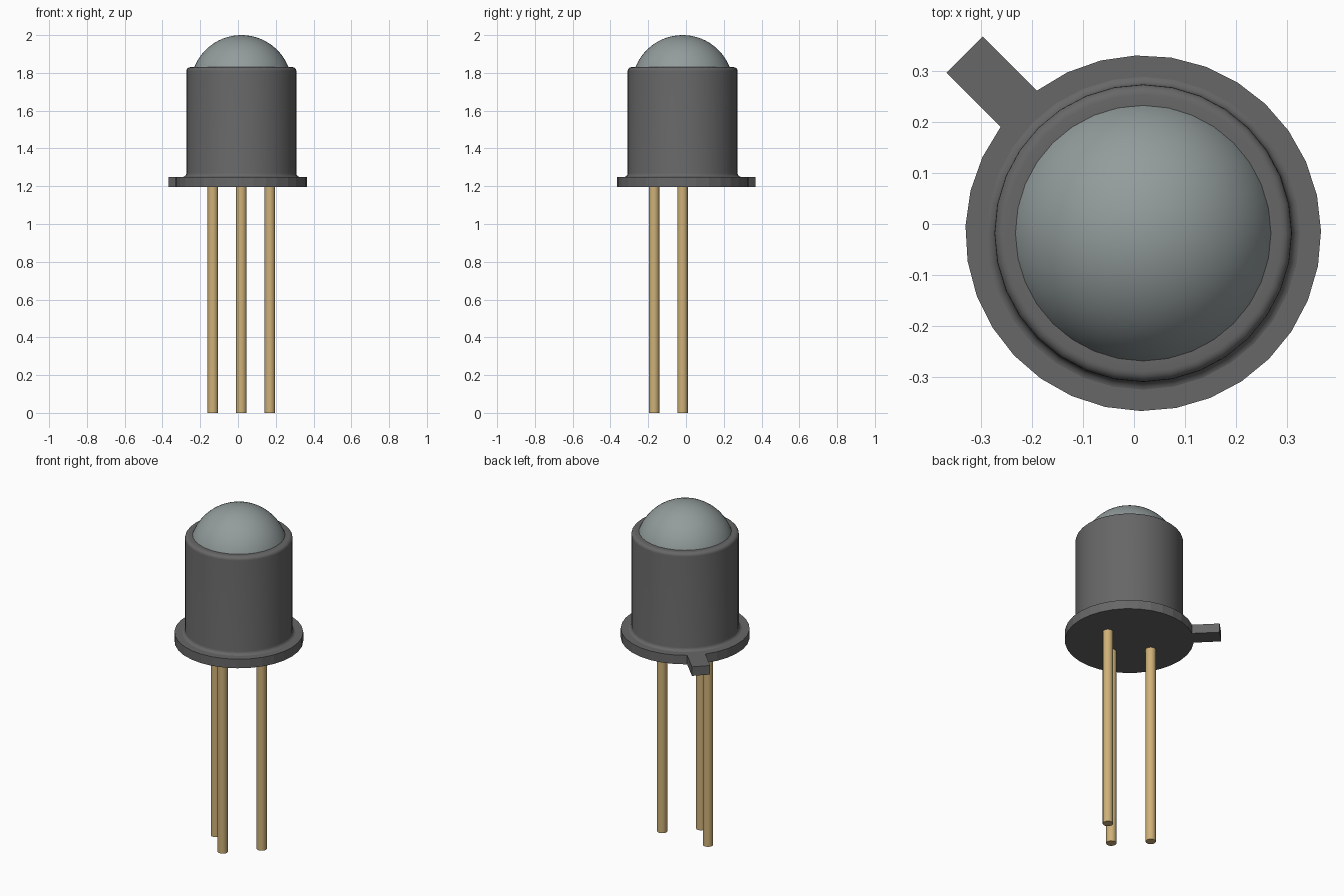
import bpy
import bmesh
from math import sin, cos, asin, pi, radians

if "Cube" in bpy.data.objects:
    bpy.data.objects.remove(bpy.data.objects["Cube"], do_unlink=True)

CX, CY = 0.018, -0.018      # axis of the can
SIDES = 32


def material(name, rgb):
    mat = bpy.data.materials.new(name)
    mat.use_nodes = True
    colour = (*rgb, 1)
    mat.diffuse_color = colour
    mat.node_tree.nodes["Principled BSDF"].inputs["Base Color"].default_value = colour
    return mat


dark_grey = material("dark grey metal", (0.135, 0.135, 0.135))
lens_grey = material("pale grey glass", (0.29, 0.33, 0.33))
gold = material("gold lead", (0.62, 0.44, 0.19))


def finish(name, bm, mat, smooth=True):
    bmesh.ops.recalc_face_normals(bm, faces=bm.faces)
    mesh = bpy.data.meshes.new(name)
    bm.to_mesh(mesh)
    bm.free()
    mesh.materials.append(mat)
    obj = bpy.data.objects.new(name, mesh)
    obj.location = (CX, CY, 0)
    bpy.context.collection.objects.link(obj)
    if smooth:
        bpy.ops.object.select_all(action="DESELECT")
        obj.select_set(True)
        bpy.context.view_layer.objects.active = obj
        bpy.ops.object.shade_smooth_by_angle(angle=radians(35))
    return obj


def lathe(name, profile, mat, sides=SIDES):
    """Spin (radius, height) points around the vertical axis."""
    bm = bmesh.new()
    verts = [bm.verts.new((r, 0, z)) for r, z in profile]
    edges = [bm.edges.new(pair) for pair in zip(verts, verts[1:])]
    bmesh.ops.spin(bm, geom=verts + edges, cent=(0, 0, 0), axis=(0, 0, 1),
                   angle=2 * pi, steps=sides, use_duplicate=False)
    bmesh.ops.remove_doubles(bm, verts=bm.verts, dist=0.0001)
    return finish(name, bm, mat)


def arc(cr, cz, radius, start, end, steps):
    angles = [radians(start + (end - start) * i / steps) for i in range(steps + 1)]
    return [(cr + radius * cos(a), cz + radius * sin(a)) for a in angles]


# Flange with its index tab, one extruded outline
R, TAB_END, TAB_HALF = 0.348, 0.494, 0.05
tab_dir = radians(135)
gap = asin(TAB_HALF / R)
steps = 30
outline = []
for i in range(steps + 1):
    a = gap + (2 * pi - 2 * gap) * i / steps
    outline.append((R * cos(a), R * sin(a)))
outline += [(TAB_END, -TAB_HALF), (TAB_END, TAB_HALF)]
bm = bmesh.new()
c, s = cos(tab_dir), sin(tab_dir)
base = bm.faces.new([bm.verts.new((x * c - y * s, x * s + y * c, 1.196))
                     for x, y in outline])
extruded = bmesh.ops.extrude_face_region(bm, geom=[base], use_keep_orig=True)
bmesh.ops.translate(bm, vec=(0, 0, 0.054),
                    verts=[v for v in extruded["geom"] if isinstance(v, bmesh.types.BMVert)])
finish("flange_with_tab", bm, dark_grey, smooth=False)

# Can body: fillet at the foot, rounded shoulder, opening for the lens
foot = arc(0.311, 1.269, 0.02, 270, 180, 4)
shoulder = arc(0.271, 1.81, 0.02, 0, 90, 5)
lathe("can_body", foot + shoulder + [(0.25, 1.83), (0.25, 1.79)], dark_grey)

# Lens dome
lathe("lens_dome", arc(0, 1.732, 0.268, 15, 90, 14), lens_grey, 48)

# Three leads
for name, x, y in (("lead_left", 0.151, 0), ("lead_right", -0.151, 0),
                   ("lead_front", 0, -0.151)):
    lead = lathe(name, [(0, 0), (0.028, 0), (0.028, 1.2), (0, 1.2)], gold, 16)
    lead.location = (CX + x, CY + y, 0)
